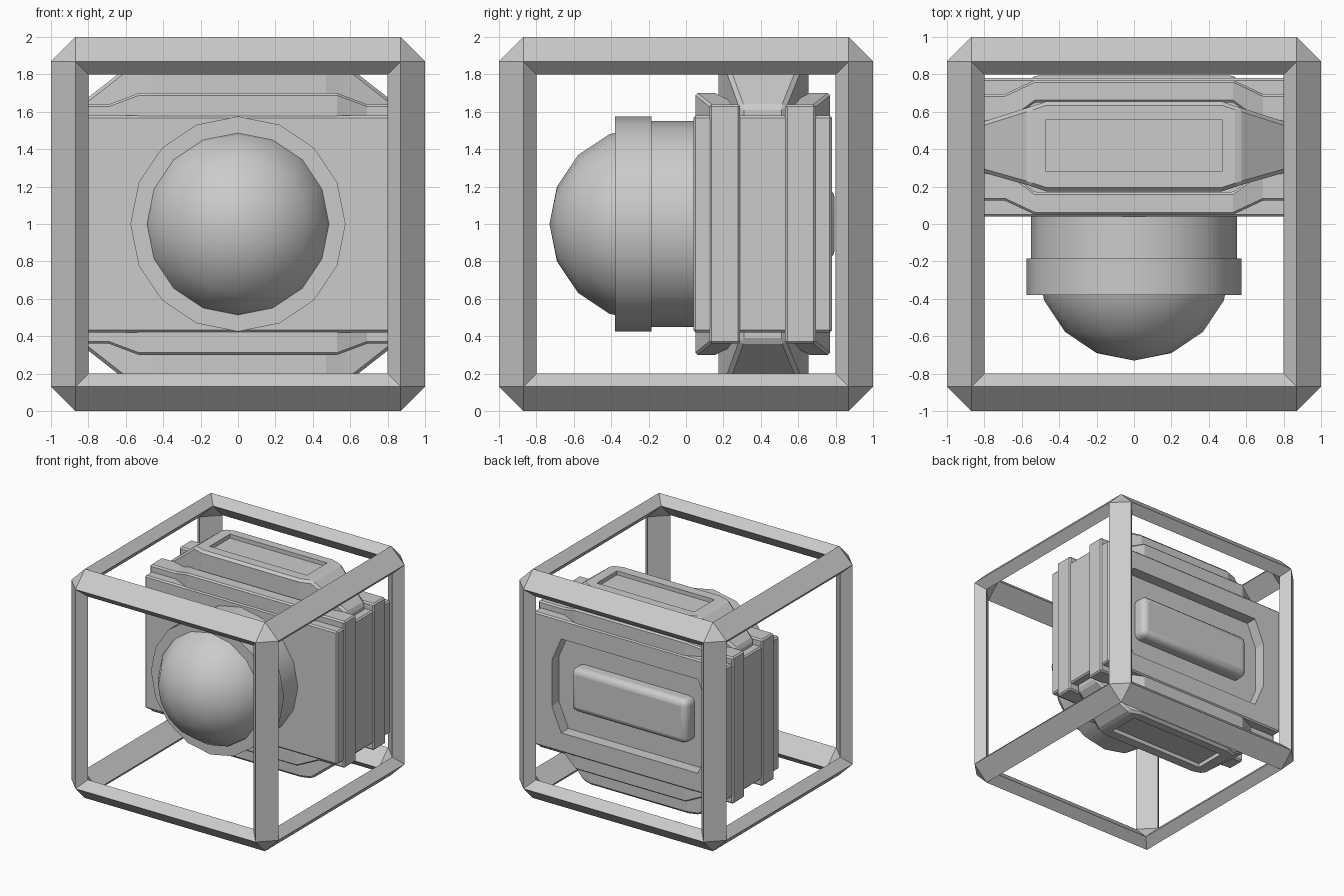
import bpy, bmesh
from math import pi
from itertools import product
from mathutils import Vector

if "Cube" in bpy.data.objects:
    bpy.data.objects.remove(bpy.data.objects["Cube"])


def make_object(name, bm):
    bmesh.ops.recalc_face_normals(bm, faces=bm.faces)
    me = bpy.data.meshes.new(name)
    bm.to_mesh(me)
    bm.free()
    ob = bpy.data.objects.new(name, me)
    bpy.context.collection.objects.link(ob)
    return ob


def loft(name, half, bevel=0.0):
    """Rectangular sections (x, y0, y1, half height) at z = 1, mirrored in x."""
    sections = [(-x, a, b, h) for x, a, b, h in half] + half[::-1]
    bm = bmesh.new()
    rings = [[bm.verts.new(p) for p in ((x, a, 1 - h), (x, b, 1 - h), (x, b, 1 + h), (x, a, 1 + h))]
             for x, a, b, h in sections]
    for r, s in zip(rings, rings[1:]):
        for i in range(4):
            j = (i + 1) % 4
            bm.faces.new((r[i], r[j], s[j], s[i]))
    bm.faces.new(rings[0])
    bm.faces.new(rings[-1])
    ob = make_object(name, bm)
    if bevel:
        m = ob.modifiers.new("edge_bevel", 'BEVEL')
        m.width, m.segments, m.limit_method = bevel, 1, 'ANGLE'
        m.angle_limit = 0.6
    return ob


def cut(ob, cutter):
    m = ob.modifiers.new("recess", 'BOOLEAN')
    m.object, m.operation, m.solver = cutter, 'DIFFERENCE', 'EXACT'
    cutter.hide_render = True
    cutter.hide_set(True)


def smooth(ob):
    bpy.ops.object.select_all(action='DESELECT')
    ob.select_set(True)
    bpy.context.view_layer.objects.active = ob
    bpy.ops.object.shade_smooth_by_angle(angle=pi / 6)


# Open cube frame: chamfer strips along the twelve edges, joined by corner triangles
bm = bmesh.new()
outer, inner = {}, {}
for c in product((-1, 1), repeat=3):
    for axis in range(3):
        for store, near, far in ((outer, .87, 1.0), (inner, .80, .93)):
            p = Vector(c) * near
            p[axis] = c[axis] * far
            store[c, axis] = bm.verts.new(p + Vector((0, 0, 1)))
    for store in (outer, inner):
        bm.faces.new([store[c, a] for a in range(3)])
for axis in range(3):
    p, q = [a for a in range(3) if a != axis]
    for c in product((-1, 1), repeat=3):
        if c[axis] < 0:
            d = tuple(1 if a == axis else c[a] for a in range(3))
            loop = [(outer, p), (outer, q), (inner, q), (inner, p)]
            for (s, i), (t, j) in zip(loop, loop[1:] + loop[:1]):
                bm.faces.new((s[c, i], t[c, j], t[d, j], s[d, i]))
make_object("cube_frame", bm)

# Main housing, two flanges and the centre band with its end caps
housing = loft("housing", [(.93, .04, .78, .58)], .012)
flange = [(.94, .125, .29, .64), (.69, .125, .29, .64), (.53, .05, .17, .70)]
loft("front_flange", flange, .012)
back_flange = loft("back_flange", [(x, .82 - b, .82 - a, h) for x, a, b, h in flange], .012)
band = loft("centre_band", [(.86, .29, .53, .63), (.56, .205, .625, .865), (.47, .175, .655, .865)], .02)

# Shallow panels in the top and bottom caps
for name, z in (("top_panel_cutter", 1.88), ("bottom_panel_cutter", .12)):
    cutter = loft(name, [(.47, .28, .56, .05)])
    cutter.location.z = z - 1
    cut(band, cutter)

# Octagonal recess in the back
bm = bmesh.new()
corners = [(.75, -.2), (.75, .2), (.66, .41), (-.66, .41), (-.75, .2), (-.75, -.2), (-.66, -.41), (.66, -.41)]
face = bm.faces.new([bm.verts.new((x, .68, 1 + z)) for x, z in corners])
top = bmesh.ops.extrude_face_region(bm, geom=[face])
bmesh.ops.translate(bm, vec=(0, .3, 0), verts=[v for v in top["geom"] if isinstance(v, bmesh.types.BMVert)])
recess = make_object("back_recess_cutter", bm)
cut(housing, recess)
cut(back_flange, recess)

# Raised pad inside the recess
pad = loft("back_pad", [(.56, .62, .795, .19)], .05)
pad.modifiers["edge_bevel"].segments = 3
smooth(pad)

# Round neck, rim and dome on the front
for name, radius, y0, y1 in (("lens_neck", .55, -.2, .08), ("lens_rim", .575, -.38, -.185)):
    bpy.ops.mesh.primitive_cylinder_add(vertices=16, radius=radius, depth=y1 - y0,
                                        location=(0, (y0 + y1) / 2, 1), rotation=(pi / 2, 0, 0))
    bpy.context.object.name = name
    smooth(bpy.context.object)
bpy.ops.mesh.primitive_uv_sphere_add(segments=16, ring_count=8, radius=.52,
                                     location=(0, -.21, 1), rotation=(pi / 2, 0, 0))
bpy.context.object.name = "lens_dome"
smooth(bpy.context.object)
